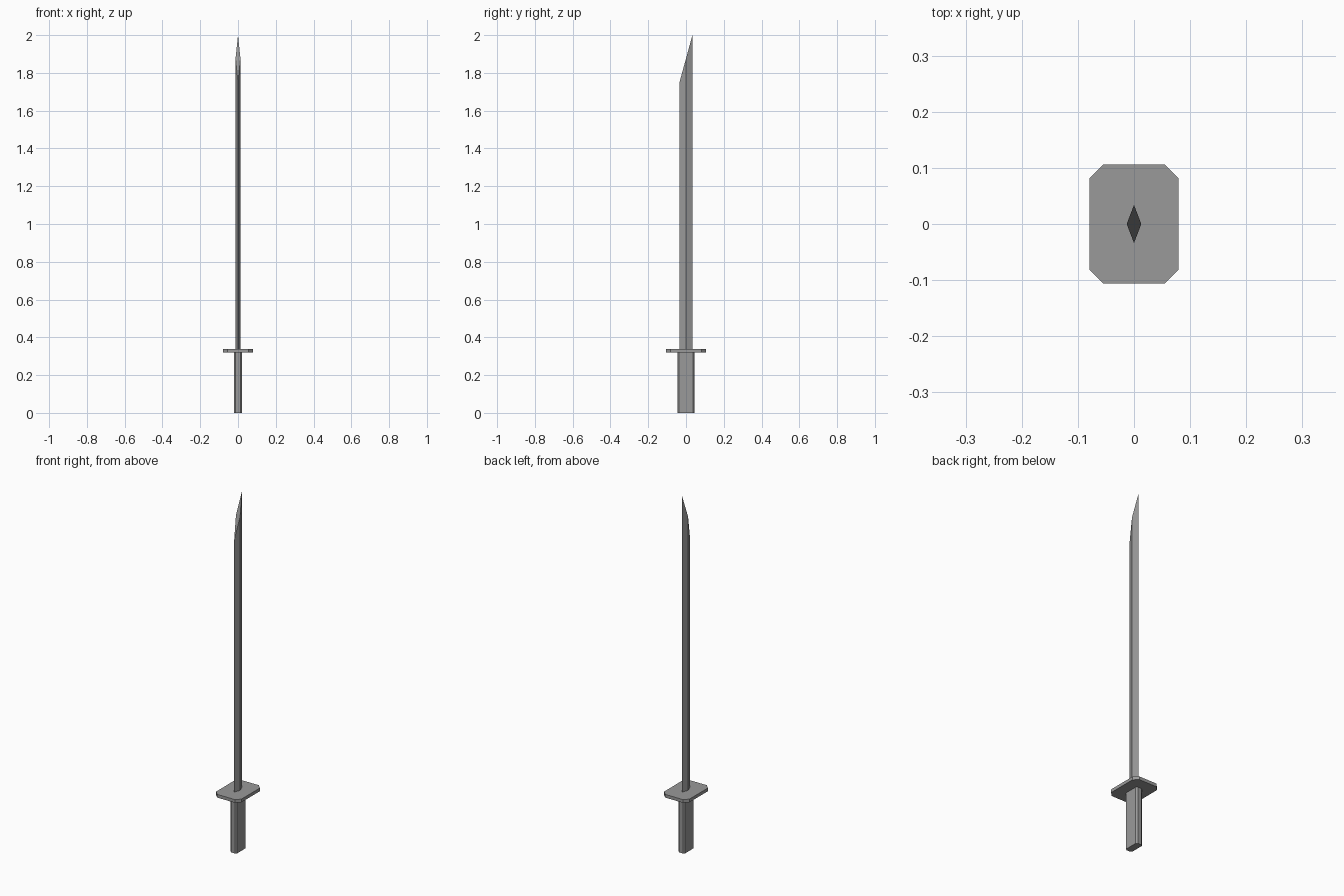
import bpy, bmesh

if "Cube" in bpy.data.objects:
    bpy.data.objects.remove(bpy.data.objects["Cube"])

# Dark grey for all parts
grey = bpy.data.materials.new("dark_grey")
grey.diffuse_color = (0.32, 0.32, 0.32, 1)
grey.use_nodes = True
grey.node_tree.nodes["Principled BSDF"].inputs["Base Color"].default_value = grey.diffuse_color


def prism(name, outline, z0, top):
    """Extrude an xy outline from z0 up to top(y), as one closed flat-shaded mesh."""
    bm = bmesh.new()
    low = [bm.verts.new((x, y, z0)) for x, y in outline]
    high = [bm.verts.new((x, y, top(y))) for x, y in outline]
    n = len(outline)
    bm.faces.new(low[::-1])
    bm.faces.new(high)
    for i in range(n):
        j = (i + 1) % n
        bm.faces.new((low[i], low[j], high[j], high[i]))
    bmesh.ops.recalc_face_normals(bm, faces=bm.faces)
    mesh = bpy.data.meshes.new(name)
    bm.to_mesh(mesh)
    bm.free()
    mesh.materials.append(grey)
    obj = bpy.data.objects.new(name, mesh)
    bpy.context.collection.objects.link(obj)
    return obj


def cut_corner_rect(hx, hy, c):
    """Rectangle with chamfered corners, counter-clockwise."""
    return [(hx, -hy + c), (hx, hy - c), (hx - c, hy), (-hx + c, hy),
            (-hx, hy - c), (-hx, -hy + c), (-hx + c, -hy), (hx - c, -hy)]


GRIP_TOP, GUARD_TOP = 0.32, 0.338
BLADE_X, BLADE_Y = 0.013, 0.034

# Grip and guard: chamfered rectangular prisms
prism("grip", cut_corner_rect(0.02, 0.044, 0.008), 0.0, lambda y: GRIP_TOP)
prism("guard", cut_corner_rect(0.079, 0.106, 0.024), GRIP_TOP, lambda y: GUARD_TOP)

# Blade: diamond section with a slanted tip rising towards the back
diamond = [(0, -BLADE_Y), (BLADE_X, 0), (0, BLADE_Y), (-BLADE_X, 0)]
prism("blade", diamond, GUARD_TOP, lambda y: 1.876 + 0.124 * y / BLADE_Y)
